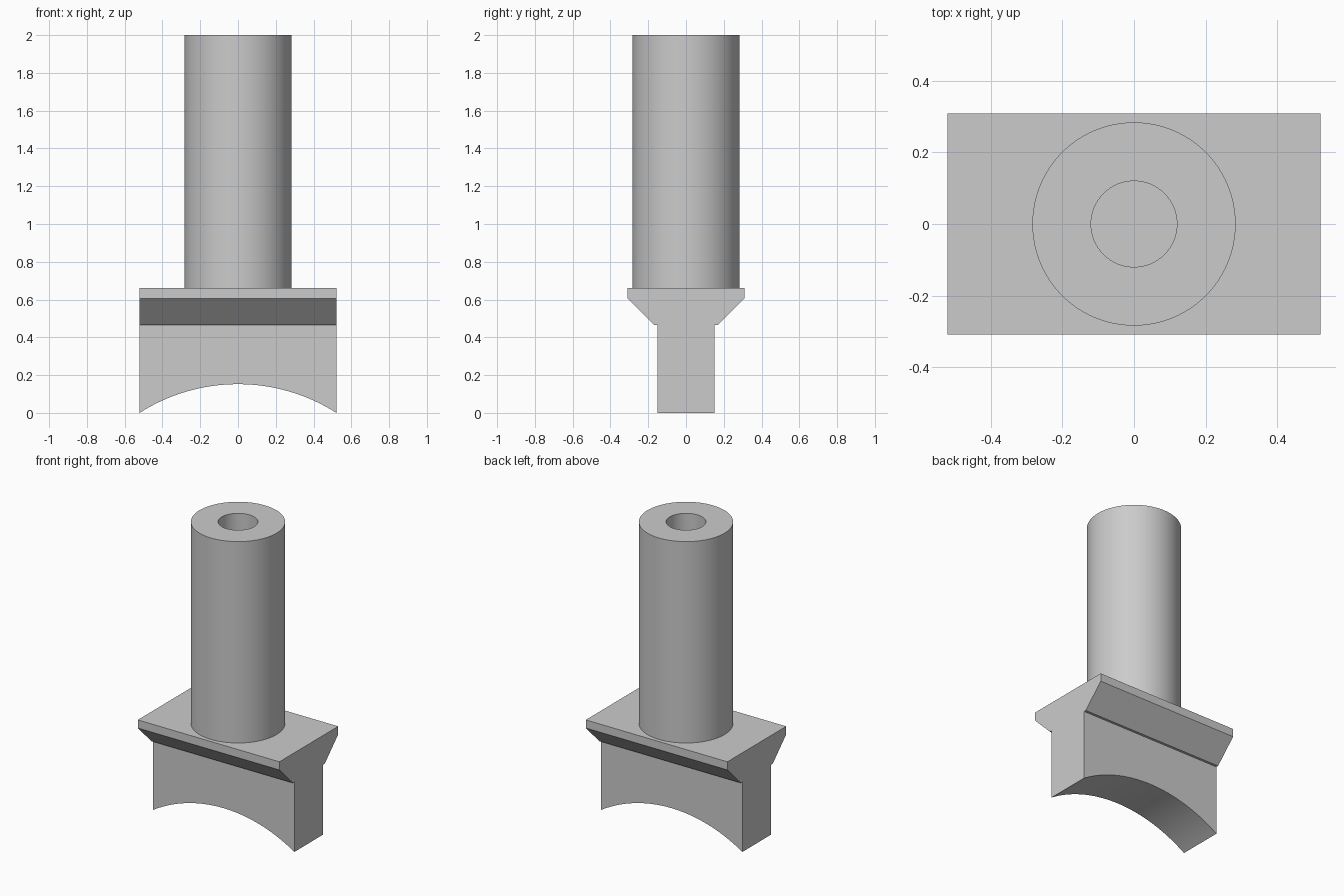
import bpy, bmesh, math

default_cube = bpy.data.objects.get("Cube")
if default_cube:
    bpy.data.objects.remove(default_cube, do_unlink=True)

HALF_LENGTH = 0.521
ARCH_RISE = 0.152
ARCH_RADIUS = (HALF_LENGTH ** 2 + ARCH_RISE ** 2) / (2 * ARCH_RISE)
HEAD_TOP = 0.66

steel = bpy.data.materials.new("plain grey steel")
steel.use_nodes = True
steel.diffuse_color = (0.6, 0.6, 0.6, 1)
steel.node_tree.nodes["Principled BSDF"].inputs["Base Color"].default_value = (0.6, 0.6, 0.6, 1)


def finish(bm, name):
    bmesh.ops.recalc_face_normals(bm, faces=bm.faces)
    mesh = bpy.data.meshes.new(name)
    bm.to_mesh(mesh)
    bm.free()
    mesh.materials.append(steel)
    obj = bpy.data.objects.new(name, mesh)
    bpy.context.collection.objects.link(obj)
    bpy.ops.object.select_all(action="DESELECT")
    obj.select_set(True)
    bpy.context.view_layer.objects.active = obj
    bpy.ops.object.shade_smooth_by_angle(angle=math.radians(30))
    return obj


def bridge(bm, first, second):
    for i in range(len(first)):
        j = (i + 1) % len(first)
        bm.faces.new((first[i], first[j], second[j], second[i]))


# Foot: flared T section carried along x, its underside following a shallow arch
def arch_height(x):
    return ARCH_RISE - ARCH_RADIUS + math.sqrt(ARCH_RADIUS ** 2 - x * x)


def build_foot(steps=40):
    bm = bmesh.new()
    sections = []
    for i in range(steps + 1):
        x = HALF_LENGTH * (2 * i / steps - 1)
        half = [(0.152, max(0, arch_height(x))), (0.152, 0.465), (0.168, 0.465),
                (0.309, 0.606), (0.309, HEAD_TOP)]
        outline = half + [(-y, z) for y, z in reversed(half)]
        sections.append([bm.verts.new((x, y, z)) for y, z in outline])
    for first, second in zip(sections, sections[1:]):
        bridge(bm, first, second)
    bm.faces.new(sections[0])
    bm.faces.new(sections[-1])
    return finish(bm, "arched_foot")


# Shank: upright round bar with a blind bore from the top
def build_shank(sides=96):
    bm = bmesh.new()
    profile = [(0.284, HEAD_TOP - 0.01), (0.284, 2), (0.12, 2), (0.12, HEAD_TOP)]
    rings = []
    for radius, z in profile:
        angles = [math.tau * i / sides for i in range(sides)]
        rings.append([bm.verts.new((radius * math.cos(a), radius * math.sin(a), z))
                      for a in angles])
    for first, second in zip(rings, rings[1:]):
        bridge(bm, first, second)
    bm.faces.new(rings[0])
    bm.faces.new(rings[-1])
    return finish(bm, "bored_shank")


build_foot()
build_shank()
